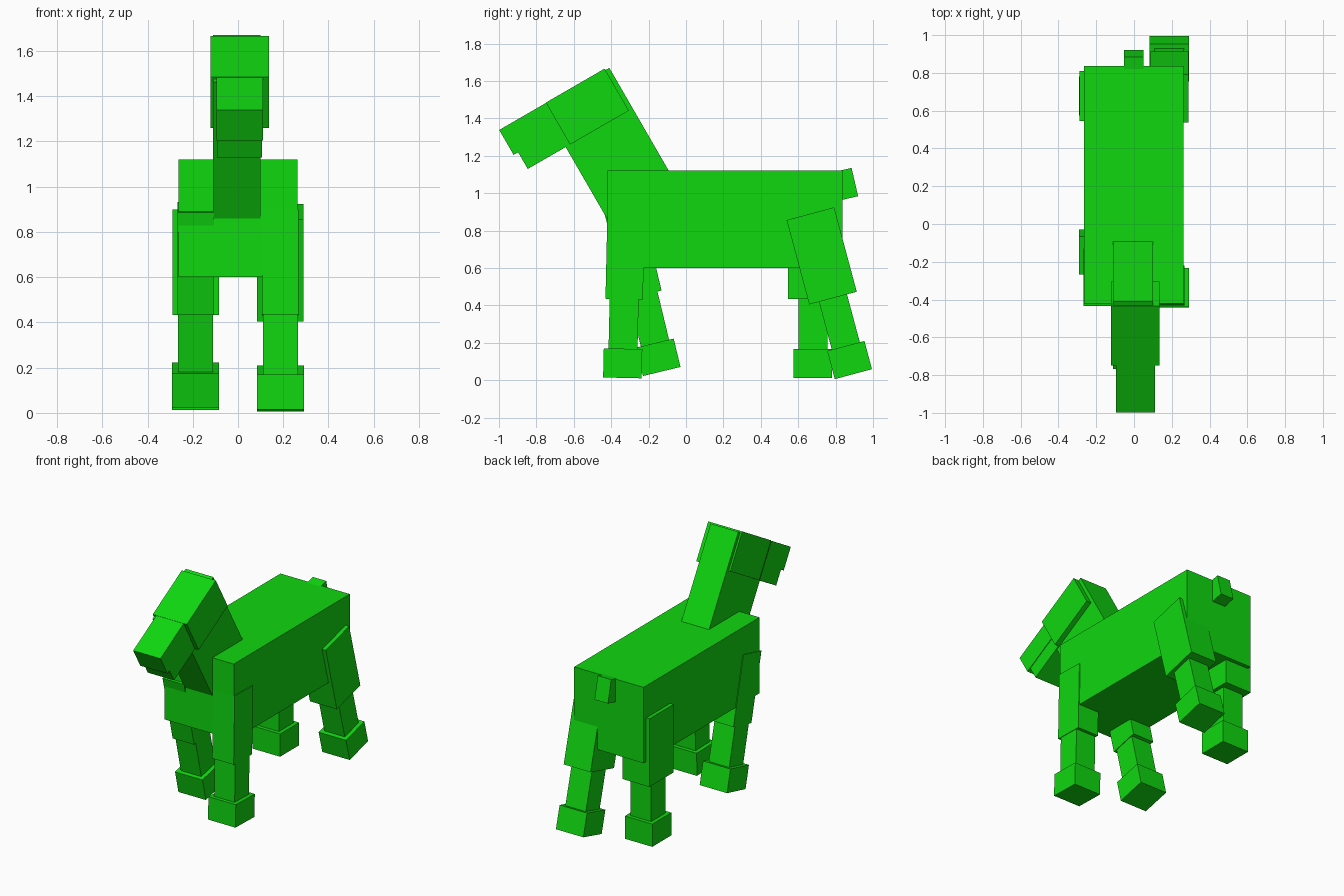
import bpy, bmesh, math
from mathutils import Matrix, Vector

cube = bpy.data.objects.get("Cube")
if cube:
    bpy.data.objects.remove(cube, do_unlink=True)

GREEN = (0.005, 0.68, 0.005, 1)
mat = bpy.data.materials.new("bright_green")
mat.use_nodes = True
mat.diffuse_color = GREEN
bsdf = next(n for n in mat.node_tree.nodes if n.type == "BSDF_PRINCIPLED")
bsdf.inputs["Base Color"].default_value = GREEN


def block(name, x, y, z, tilt=0, origin=(0, 0, 0)):
    """Box spanning the x, y, z ranges, tilted about the x axis at origin."""
    spans = (x, y, z)
    centre = Vector([(a + b) / 2 for a, b in spans])
    size = [b - a for a, b in spans]
    bm = bmesh.new()
    bmesh.ops.create_cube(bm, size=1)
    bm.transform(Matrix.Translation(centre) @ Matrix.Diagonal((*size, 1)))
    mesh = bpy.data.meshes.new(name)
    bm.to_mesh(mesh)
    bm.free()
    mesh.materials.append(mat)
    obj = bpy.data.objects.new(name, mesh)
    obj.location = origin
    obj.rotation_euler.x = math.radians(tilt)
    bpy.context.collection.objects.link(obj)
    return obj


def around(c, width):
    return (c - width / 2, c + width / 2)


# Trunk and tail
block("body", (-0.264, 0.262), (-0.42, 0.837), (0.6, 1.12))
block("tail", (-0.052, 0.05), around(0, 0.1), around(0, 0.155), 13, (0, 0.854, 1.048))

# Neck and head share one tilted frame
HEAD_TILT = 30
block("neck", (-0.11, 0.1), (0.066, 0.48), (0.95, 1.651), HEAD_TILT)
block("head", (-0.122, 0.136), (0.093, 0.456), (1.401, 1.66), HEAD_TILT)
block("muzzle", (-0.096, 0.111), (-0.196, 0.12), (1.504, 1.658), HEAD_TILT)
block("lower_jaw", (-0.092, 0.107), (-0.168, 0.12), (1.401, 1.51), HEAD_TILT)


# Legs hang from a hip point and swing about it
def leg(name, side, hip, tilt, thigh_x, thigh_y):
    origin = (side * 0.187, *hip)
    block(name + "_thigh", around(0, thigh_x), around(0, thigh_y), (-0.467, 0), tilt, origin)
    block(name + "_shin", around(0, 0.155), around(0, 0.155), (-0.78, -0.45), tilt, origin)
    block(name + "_hoof", around(0, 0.208), around(0, 0.206), (-0.888, -0.732), tilt, origin)


leg("front_left_leg", 1, (-0.32, 0.9), -1.3, 0.163, 0.2)
leg("front_right_leg", -1, (-0.337, 0.91), 13.5, 0.163, 0.2)
leg("back_left_leg", 1, (0.665, 0.89), 15, 0.204, 0.263)
leg("back_right_leg", -1, (0.678, 0.9), 0, 0.204, 0.263)
